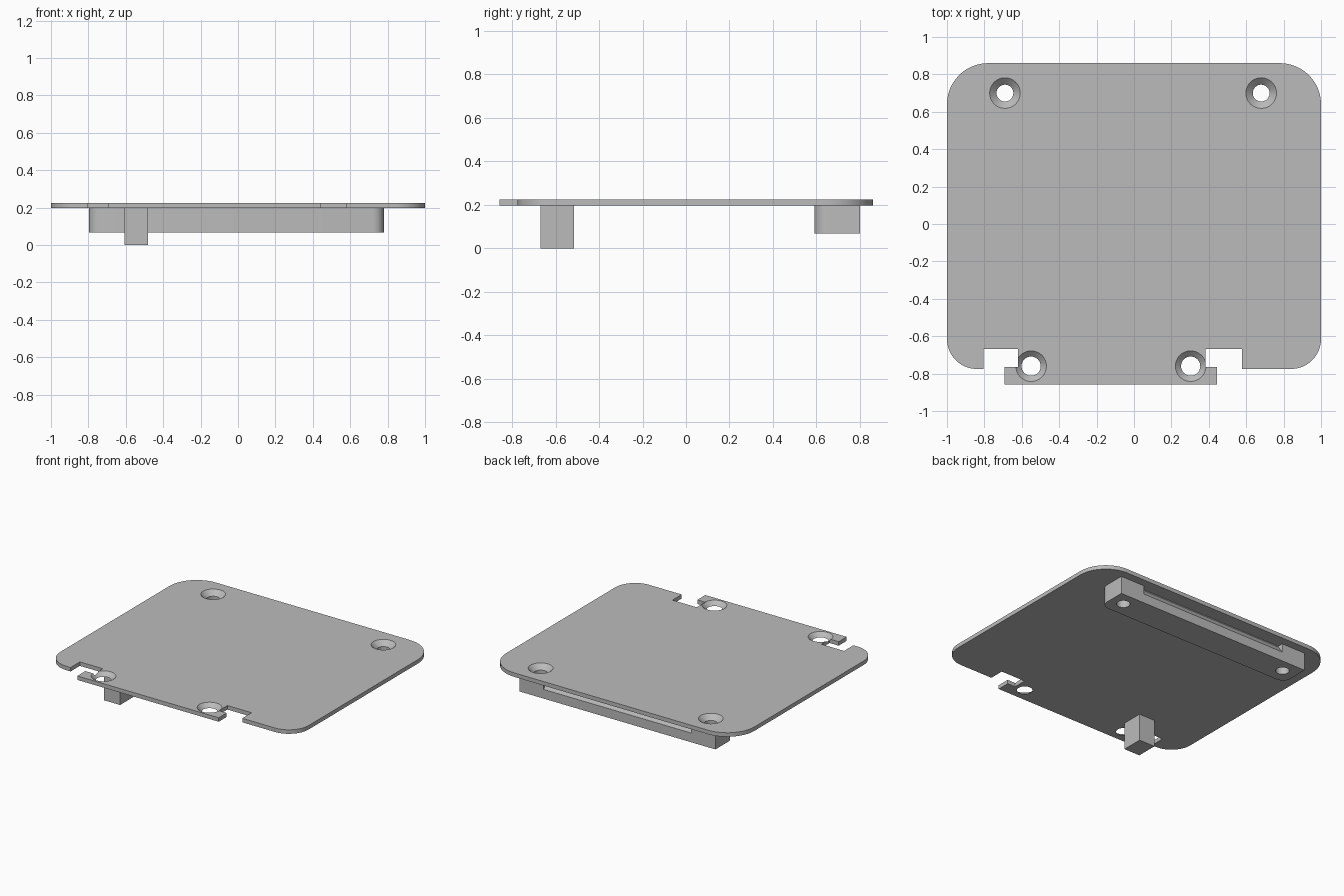
import bpy, bmesh, math

cube = bpy.data.objects.get("Cube")
if cube:
    bpy.data.objects.remove(cube, do_unlink=True)

grey = bpy.data.materials.new("plain grey")
grey.use_nodes = True
grey.diffuse_color = (0.5, 0.5, 0.5, 1)
grey.node_tree.nodes["Principled BSDF"].inputs["Base Color"].default_value = (0.5, 0.5, 0.5, 1)

PLATE_BOTTOM, PLATE_TOP = 0.197, 0.226
BAR_BOTTOM = 0.068


def arc(cx, cy, r, start, steps=12):
    """Quarter circle, anticlockwise from the start angle in degrees."""
    return [(cx + r * math.cos(math.radians(start + 90 * i / steps)),
             cy + r * math.sin(math.radians(start + 90 * i / steps)))
            for i in range(steps + 1)]


def finish(name, bm):
    bmesh.ops.recalc_face_normals(bm, faces=bm.faces)
    mesh = bpy.data.meshes.new(name)
    bm.to_mesh(mesh)
    bm.free()
    mesh.materials.append(grey)
    obj = bpy.data.objects.new(name, mesh)
    bpy.context.collection.objects.link(obj)
    return obj


def extrude(name, outline, offset, place):
    """Extrude a flat outline, placed in space by a function, along an offset."""
    bm = bmesh.new()
    face = bm.faces.new([bm.verts.new(place(a, b)) for a, b in outline])
    out = bmesh.ops.extrude_face_region(bm, geom=[face])
    bmesh.ops.translate(bm, vec=offset,
                        verts=[v for v in out["geom"] if isinstance(v, bmesh.types.BMVert)])
    return finish(name, bm)


def slab(name, outline, z0, z1):
    return extrude(name, outline, (0, 0, z1 - z0), lambda x, y: (x, y, z0))


def screw_cutter(x, y):
    """Countersunk screw shape: a cone over a straight shaft."""
    bm = bmesh.new()
    rings = []
    for r, z in ((0.045, -0.1), (0.045, PLATE_BOTTOM - 0.006), (0.082, PLATE_TOP), (0.082, 0.3)):
        rings.append([bm.verts.new((x + r * math.cos(math.tau * i / 32),
                                    y + r * math.sin(math.tau * i / 32), z)) for i in range(32)])
    for low, high in zip(rings, rings[1:]):
        for i in range(32):
            j = (i + 1) % 32
            bm.faces.new((low[i], low[j], high[j], high[i]))
    bm.faces.new(rings[0])
    bm.faces.new(rings[-1])
    return finish("screw_cutter", bm)


def cut(target, cutter):
    cutter.hide_render = True
    cutter.hide_viewport = True
    cutter.display_type = 'WIRE'
    mod = target.modifiers.new("cut", 'BOOLEAN')
    mod.operation = 'DIFFERENCE'
    mod.solver = 'EXACT'
    mod.object = cutter


# Plate with rounded corners, two front notches and a front lip
lip = [(-0.805, -0.775), (-0.805, -0.668), (-0.62, -0.668), (-0.62, -0.765),
       (-0.693, -0.765), (-0.693, -0.857), (0.445, -0.857), (0.445, -0.765),
       (0.382, -0.765), (0.382, -0.668), (0.577, -0.668), (0.577, -0.775)]
outline = (arc(0.78, 0.64, 0.22, 0) + arc(-0.78, 0.64, 0.22, 90)
           + arc(-0.84, -0.615, 0.16, 180) + lip + arc(0.84, -0.615, 0.16, 270))
plate = slab("cover_plate", outline, PLATE_BOTTOM, PLATE_TOP)

# Rear bar under the plate, rounded at its front corners
bar = slab("rear_bar", [(0.78, 0.8), (-0.797, 0.8)] + arc(-0.737, 0.65, 0.06, 180, 6)
           + arc(0.72, 0.65, 0.06, 270, 6), BAR_BOTTOM, PLATE_BOTTOM)

# Shallow bevelled groove along the top of the bar's back
groove = extrude("groove_cutter", [(0.83, 0.21), (0.76, 0.21), (0.76, 0.19), (0.8, 0.135), (0.83, 0.1)],
                 (1.19, 0, 0), lambda y, z: (-0.605, y, z))
cut(bar, groove)

# Countersunk screw holes
for x, y in ((-0.69, 0.7), (0.68, 0.7), (-0.55, -0.76), (0.303, -0.76)):
    cutter = screw_cutter(x, y)
    cut(plate, cutter)
    if y > 0:
        cut(bar, cutter)

# Square locating post
slab("locating_post", [(-0.608, -0.67), (-0.48, -0.67), (-0.48, -0.515), (-0.608, -0.515)],
     0, PLATE_BOTTOM)

# Smooth the round walls, keep the edges sharp
for obj in (plate, bar):
    bpy.ops.object.select_all(action='DESELECT')
    obj.select_set(True)
    bpy.context.view_layer.objects.active = obj
    bpy.ops.object.shade_smooth_by_angle(angle=math.radians(30))
